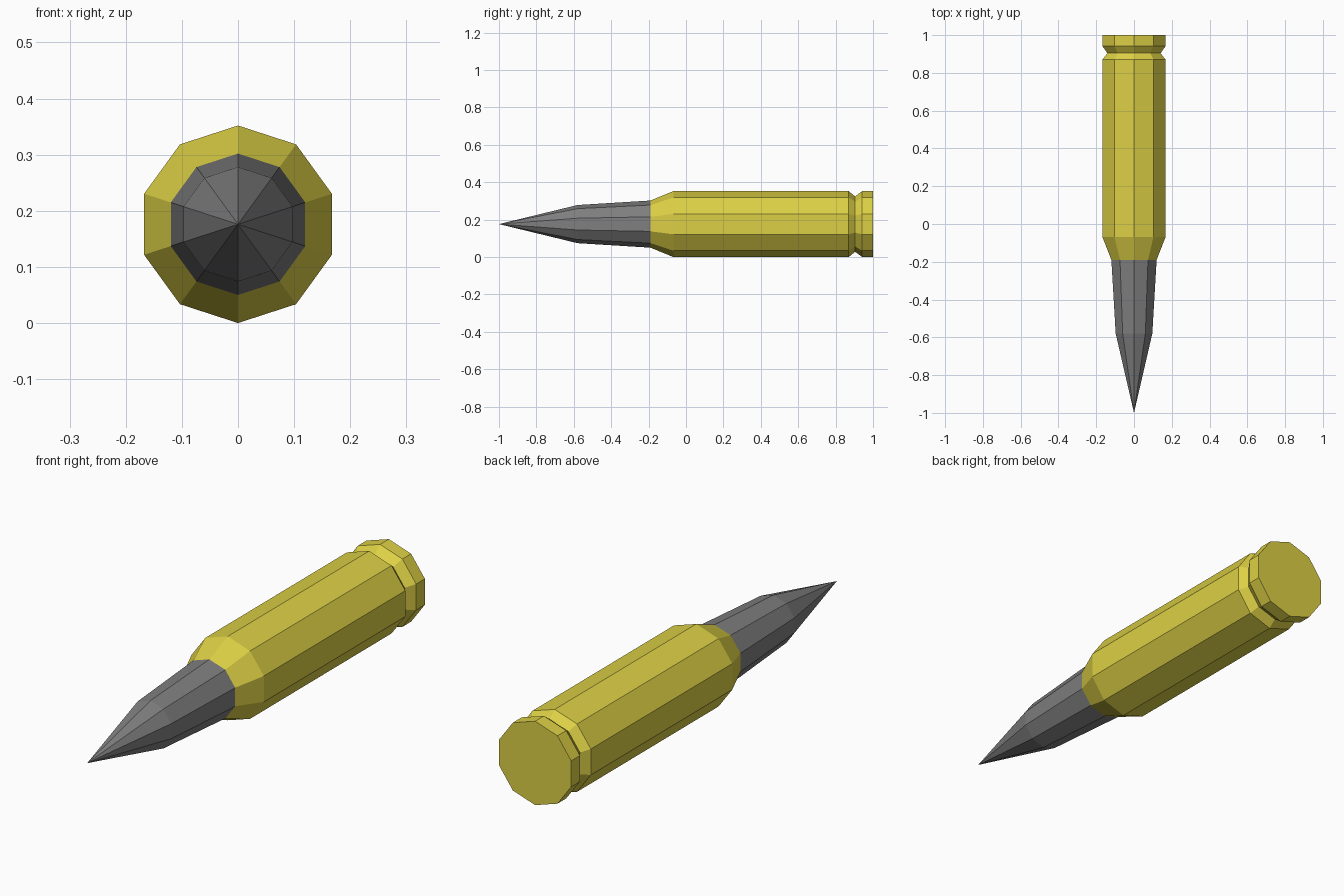
import bpy, bmesh, math

if "Cube" in bpy.data.objects:
    bpy.data.objects.remove(bpy.data.objects["Cube"])

SIDES = 10
AXIS_Z = 0.176


def material(name, color):
    m = bpy.data.materials.new(name)
    m.diffuse_color = (*color, 1)
    m.use_nodes = True
    m.node_tree.nodes["Principled BSDF"].inputs["Base Color"].default_value = m.diffuse_color
    return m


def lathe(name, profile, mat):
    """Revolve (y, radius) points around the long axis; radius 0 makes a tip."""
    bm = bmesh.new()
    rings = []
    for y, r in profile:
        if r == 0:
            rings.append([bm.verts.new((0, y, AXIS_Z))] * SIDES)
            continue
        angles = [2 * math.pi * i / SIDES for i in range(SIDES)]
        rings.append([bm.verts.new((r * math.sin(a), y, AXIS_Z + r * math.cos(a)))
                      for a in angles])
    for a, b in zip(rings, rings[1:]):
        for i in range(SIDES):
            j = (i + 1) % SIDES
            bm.faces.new(dict.fromkeys((a[i], a[j], b[j], b[i])))
    # flat cap on the rear ring
    bm.faces.new(rings[-1])
    bmesh.ops.recalc_face_normals(bm, faces=bm.faces)
    mesh = bpy.data.meshes.new(name)
    bm.to_mesh(mesh)
    bm.free()
    mesh.materials.append(mat)
    ob = bpy.data.objects.new(name, mesh)
    bpy.context.collection.objects.link(ob)
    return ob


brass = material("brass yellow", (0.72, 0.63, 0.06))
lead = material("lead grey", (0.21, 0.21, 0.21))

# Pointed tip, seated in the neck of the case
lathe("bullet_tip", [(-1, 0), (-0.58, 0.102), (-0.19, 0.126)], lead)

# Case: shoulder, body, extractor groove and rim
case = lathe("case", [(-0.19, 0.126), (-0.068, 0.176), (0.87, 0.176),
                      (0.904, 0.148), (0.942, 0.176), (1, 0.176)], brass)
